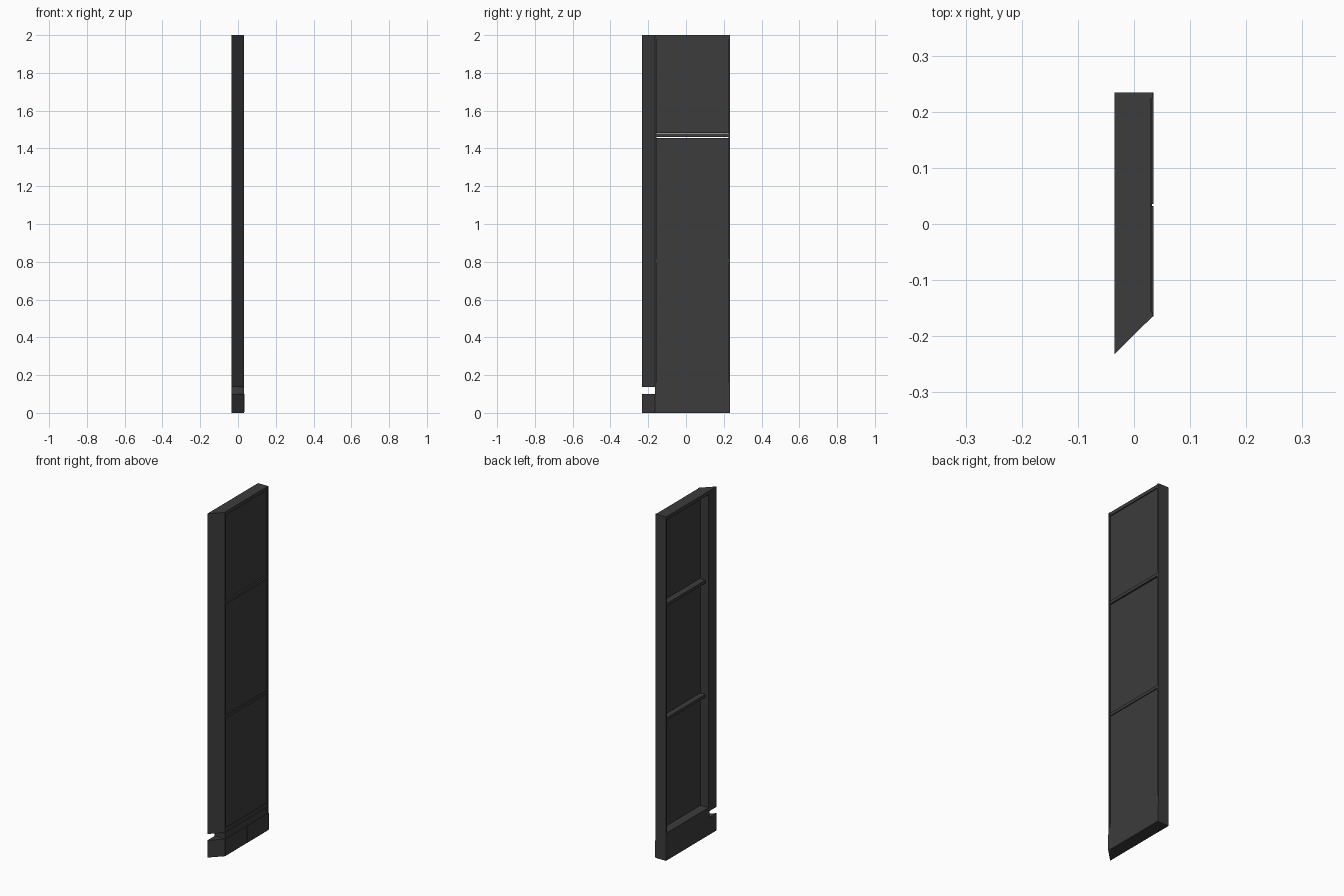
import bpy
import bmesh

cube = bpy.data.objects.get("Cube")
if cube:
    bpy.data.objects.remove(cube, do_unlink=True)

charcoal = bpy.data.materials.new("charcoal grey")
charcoal.use_nodes = True
COLOUR = (0.045, 0.045, 0.045, 1)
charcoal.diffuse_color = COLOUR
charcoal.node_tree.nodes["Principled BSDF"].inputs["Base Color"].default_value = COLOUR

BACK, LEFT, RIGHT = 0.234, -0.035, 0.033   # back end and the two broad sides
TIP, MITRE, INNER = -0.232, -0.165, -0.157  # mitred front end and frame opening


def prism(name, outline, low, high):
    """Upright solid from a plan outline."""
    bm = bmesh.new()
    face = bm.faces.new([bm.verts.new((x, y, low)) for x, y in outline])
    top = bmesh.ops.extrude_face_region(bm, geom=[face])["geom"]
    verts = [v for v in top if isinstance(v, bmesh.types.BMVert)]
    bmesh.ops.translate(bm, verts=verts, vec=(0, 0, high - low))
    bmesh.ops.recalc_face_normals(bm, faces=bm.faces)
    mesh = bpy.data.meshes.new(name)
    bm.to_mesh(mesh)
    bm.free()
    mesh.materials.append(charcoal)
    obj = bpy.data.objects.new(name, mesh)
    bpy.context.collection.objects.link(obj)
    return obj


def box(name, x0, x1, y0, y1, low, high):
    return prism(name, [(x0, y0), (x1, y0), (x1, y1), (x0, y1)], low, high)


def mitred(name, y1, low, high, x1=RIGHT):
    return prism(name, [(LEFT, TIP), (x1, MITRE), (x1, y1), (LEFT, y1)], low, high)


# Plinth with two thin facing plates split by a joint
mitred("plinth", BACK, 0, 0.10, 0.032)
box("front_plinth_plate", 0.032, 0.035, MITRE, 0.032, 0.004, 0.10)
box("back_plinth_plate", 0.032, 0.035, 0.036, BACK, 0.004, 0.10)

# Set-back base block between plinth and frame
box("base_block", LEFT, 0.031, MITRE, BACK, 0.10, 0.137)
box("base_rail", LEFT, 0.029, INNER, 0.224, 0.137, 0.16)

# Upright frame
mitred("front_stile", INNER, 0.137, 2.0)
box("back_stile", LEFT, RIGHT, 0.224, BACK, 0.10, 2.0)
box("top_rail", LEFT, 0.030, INNER, 0.224, 1.98, 2.0)

# Shelf bars across the opening
for name, low, high in (("lower_shelf", 0.797, 0.814), ("upper_shelf", 1.460, 1.478)):
    box(name, -0.015, 0.030, INNER, 0.224, low, high)

# Thin infill panels
for name, low, high in (("lower_panel", 0.16, 0.797),
                        ("middle_panel", 0.814, 1.456),
                        ("upper_panel", 1.482, 1.98)):
    box(name, 0.017, 0.025, INNER, 0.224, low, high)
